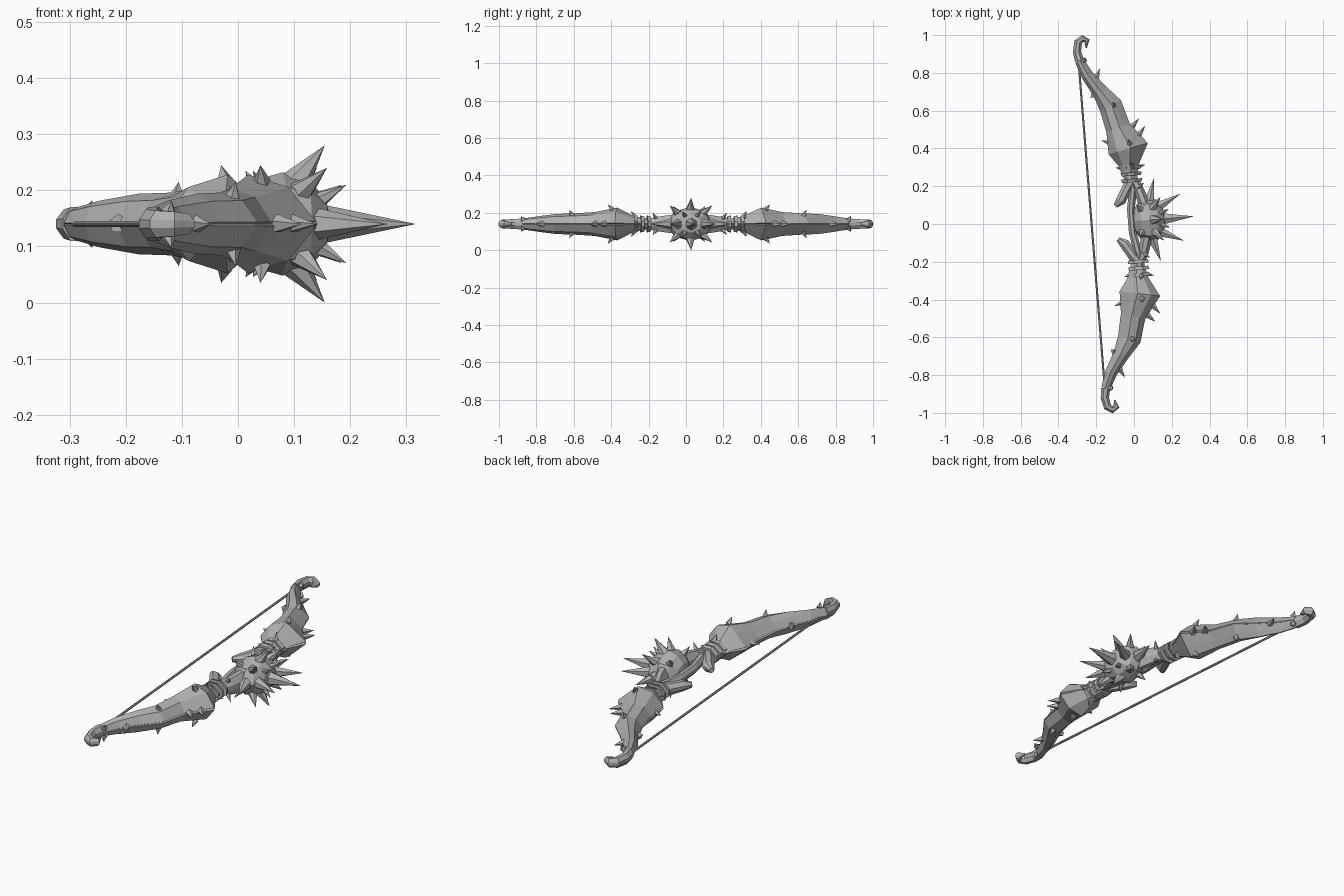
import bpy, bmesh, math
from mathutils import Vector, Matrix

cube = bpy.data.objects.get("Cube")
if cube:
    bpy.data.objects.remove(cube, do_unlink=True)

grey = bpy.data.materials.new("stone grey")
grey.use_nodes = True
COLOUR = (0.45, 0.45, 0.45, 1)
grey.diffuse_color = COLOUR
grey.node_tree.nodes["Principled BSDF"].inputs["Base Color"].default_value = COLOUR

# The bow is designed upright around its own axis, then tilted slightly on the ground
PLACE = Matrix.Translation((0, 0.015, 0.14)) @ Matrix.Rotation(math.radians(4.6), 4, "Z")

# Cross-sections as (sideways, vertical) fractions
GROOVED = [(1, .06), (.5, .62), (.12, 1), (-.55, .75), (-1, .06), (-.9, 0), (-1, -.06),
           (-.55, -.75), (.12, -1), (.5, -.62), (1, -.06), (.9, 0)]
PLAIN = [(1, .3), (.4, 1), (-.4, 1), (-1, .3), (-1, -.3), (-.4, -1), (.4, -1), (1, -.3)]


def finish(bm, name):
    bmesh.ops.recalc_face_normals(bm, faces=bm.faces)
    bm.transform(PLACE)
    mesh = bpy.data.meshes.new(name)
    bm.to_mesh(mesh)
    bm.free()
    mesh.materials.append(grey)
    obj = bpy.data.objects.new(name, mesh)
    bpy.context.collection.objects.link(obj)
    return obj


def loft(bm, stations, section):
    """Skin a section along flat stations of (x, y, half width, half height)."""
    pts = [Vector((s[0], s[1], 0)) for s in stations]
    rings = []
    for i, (x, y, w, h) in enumerate(stations):
        t = (pts[min(i + 1, len(pts) - 1)] - pts[max(i - 1, 0)]).normalized()
        side = Vector((t.y, -t.x, 0))
        rings.append([bm.verts.new(pts[i] + side * a * w + Vector((0, 0, b * h)))
                      for a, b in section])
    n = len(section)
    for r, q in zip(rings, rings[1:]):
        for k in range(n):
            bm.faces.new((r[k], r[(k + 1) % n], q[(k + 1) % n], q[k]))
    bm.faces.new(rings[0])
    bm.faces.new(rings[-1])


def spike(bm, base, tip, radius, sides=5):
    base, tip = Vector(base), Vector(tip)
    d = tip - base
    m = Matrix.Translation((base + tip) / 2) @ d.to_track_quat("Z", "Y").to_matrix().to_4x4()
    bmesh.ops.create_cone(bm, cap_ends=True, segments=sides, radius1=radius, radius2=0,
                          depth=d.length, matrix=m)


def flip(stations, s):
    return [(x, y * s, w, h) for x, y, w, h in stations]


# Limb from neck out to hooked tip
LIMB = [(.01, .17, .03, .028), (0, .24, .038, .03), (-.005, .3, .055, .045),
        (.0, .385, .108, .088), (-.045, .5, .066, .064), (-.075, .62, .062, .056),
        (-.125, .7, .042, .054), (-.185, .79, .032, .042), (-.22, .87, .024, .03)]
HOOK = [(-.22, .87, .024, .03), (-.229, .92, .022, .026), (-.218, .97, .021, .024),
        (-.193, .986, .019, .022), (-.172, .974, .016, .018), (-.178, .935, .003, .004)]
# Short spikes: base and tip as (x, y, z); those with height are repeated below
SIDE_SPIKES = [((-.085, .42), (-.14, .44)), ((.06, .45), (.1, .5)), ((.03, .5), (.07, .54)),
               ((-.16, .67), (-.165, .72)), ((-.14, .77), (-.115, .82)),
               ((-.03, .28), (-.075, .29)), ((.03, .28), (.085, .295))]
TOP_SPIKES = [((.01, .41, .075), (.005, .435, .105)), ((-.06, .62, .045), (-.055, .635, .075)),
              ((.015, .29, .035), (.01, .31, .07)), ((-.195, .87, .02), (-.19, .885, .042))]

for s, tag in ((1, "back"), (-1, "front")):
    bm = bmesh.new()
    loft(bm, flip(LIMB, s), GROOVED)
    finish(bm, tag + "_limb")

    bm = bmesh.new()
    loft(bm, flip(HOOK, s), PLAIN)
    finish(bm, tag + "_hooked_tip")

    # Binding rings around the neck
    bm = bmesh.new()
    for y in (.215, .25, .285):
        loft(bm, flip([(.005, y - .009, .052, .04), (.005, y + .009, .056, .045)], s), PLAIN)
    finish(bm, tag + "_neck_rings")

    # Blunt prong by the grip, and the claw that holds the boss
    bm = bmesh.new()
    loft(bm, flip([(0, .21, .03, .03), (-.03, .165, .027, .028), (-.06, .115, .027, .024),
                   (-.092, .088, .012, .012)], s), PLAIN)
    loft(bm, flip([(.02, .21, .025, .03), (.04, .16, .027, .04), (.06, .09, .03, .05)], s), PLAIN)
    spike(bm, (.03, .17 * s, .02), (.07, .2 * s, .06), .018)
    spike(bm, (.03, .17 * s, -.02), (.07, .2 * s, -.06), .018)
    finish(bm, tag + "_claws")

    bm = bmesh.new()
    for a, b in SIDE_SPIKES:
        spike(bm, (a[0], a[1] * s, 0), (b[0], b[1] * s, 0), .018)
    for a, b in TOP_SPIKES:
        for k in (1, -1):
            spike(bm, (a[0], a[1] * s, a[2] * k), (b[0], b[1] * s, b[2] * k), .016)
    finish(bm, tag + "_limb_spikes")

# Grip bar behind the boss
bm = bmesh.new()
loft(bm, [(.01, -.18, .022, .026), (-.012, -.06, .02, .022), (-.012, .06, .02, .022),
          (.01, .18, .022, .026)], PLAIN)
finish(bm, "grip")

# Faceted boss
bm = bmesh.new()
bmesh.ops.create_uvsphere(bm, u_segments=8, v_segments=6, radius=1,
                          matrix=Matrix.Translation((.08, 0, 0))
                          @ Matrix.Diagonal((.088, .122, .092, 1))
                          @ Matrix.Rotation(math.pi / 2, 4, "Y"))
finish(bm, "boss")

# Long spikes fanning out from the boss
bm = bmesh.new()
spike(bm, (.145, 0, 0), (.318, 0, 0), .036, 6)
for s in (1, -1):
    spike(bm, (.13, .065 * s, 0), (.257, .125 * s, 0), .03, 6)
    spike(bm, (.09, .1 * s, 0), (.125, .222 * s, 0), .03, 6)
    spike(bm, (.1, 0, .07 * s), (.155, 0, .14 * s), .028, 6)
    for k in (1, -1):
        spike(bm, (.1, .06 * k, .05 * s), (.15, .115 * k, .1 * s), .026, 6)
        spike(bm, (.14, .03 * k, .04 * s), (.19, .05 * k, .07 * s), .016)
        spike(bm, (.04, .06 * k, .06 * s), (.02, .085 * k, .095 * s), .018)
finish(bm, "boss_spikes")

# Bowstring
bm = bmesh.new()
loft(bm, [(-.225, -.84, .0055, .0055), (-.225, .84, .0055, .0055)], PLAIN)
finish(bm, "bowstring")
